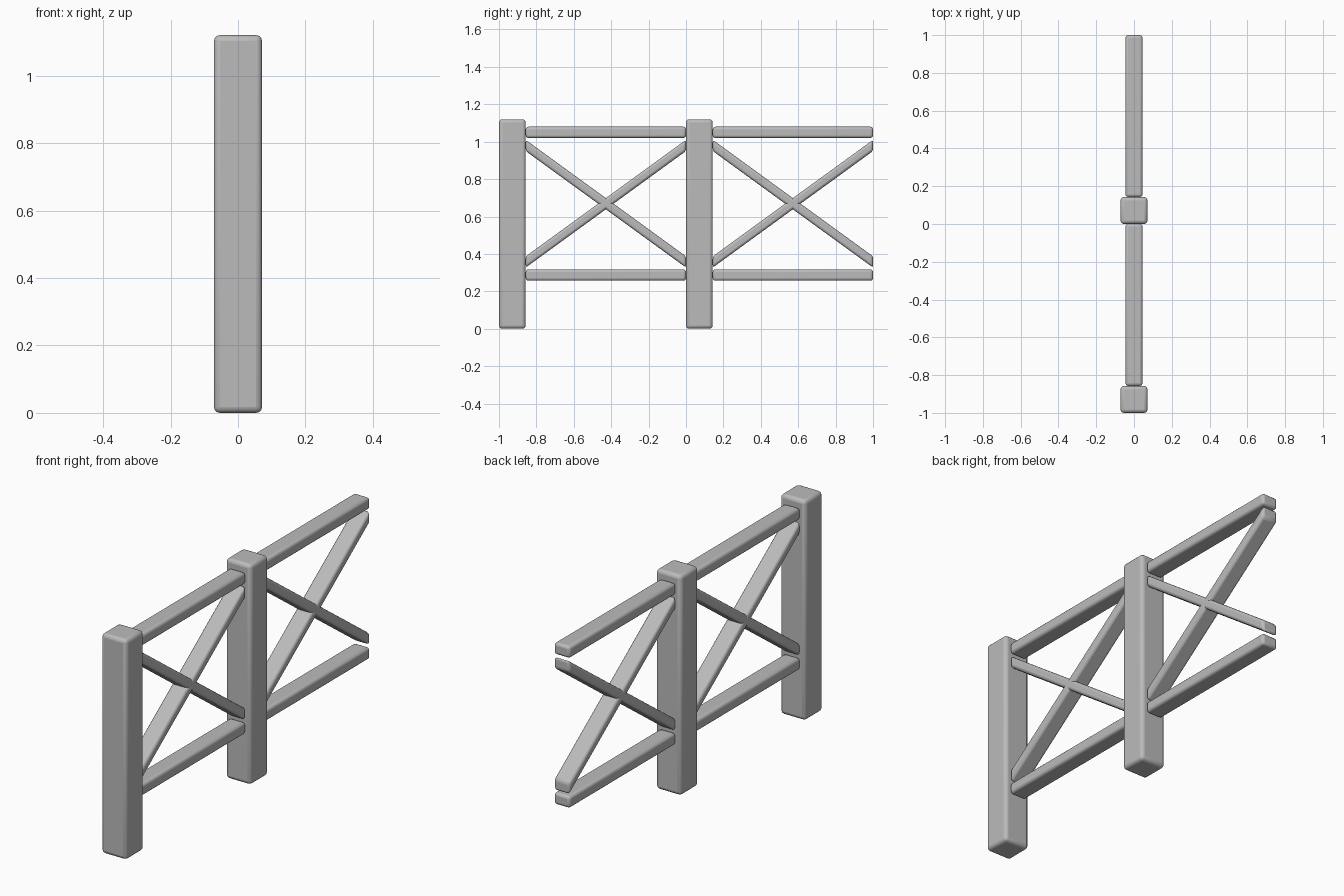
import bpy
import bmesh
import math

cube = bpy.data.objects.get("Cube")
if cube:
    bpy.data.objects.remove(cube, do_unlink=True)

grey = bpy.data.materials.new("plain grey")
grey.use_nodes = True
colour = (0.5, 0.5, 0.5, 1)
grey.diffuse_color = colour
grey.node_tree.nodes["Principled BSDF"].inputs["Base Color"].default_value = colour


def beam(name, half_width, y0, y1, z0, z1, rise=0.0, round_off=0.014):
    """Rounded bar along y; rise slopes it while keeping its ends upright."""
    bm = bmesh.new()
    bmesh.ops.create_cube(bm, size=1)
    for v in bm.verts:
        t = v.co.y + 0.5
        v.co = (v.co.x * 2 * half_width,
                y0 + t * (y1 - y0),
                z0 + (v.co.z + 0.5) * (z1 - z0) + t * rise)
    mesh = bpy.data.meshes.new(name)
    bm.to_mesh(mesh)
    bm.free()
    mesh.materials.append(grey)
    obj = bpy.data.objects.new(name, mesh)
    bpy.context.collection.objects.link(obj)
    bevel = obj.modifiers.new("rounded edges", "BEVEL")
    bevel.width = round_off
    bevel.segments = 3
    bevel.limit_method = "ANGLE"
    bpy.ops.object.select_all(action="DESELECT")
    obj.select_set(True)
    bpy.context.view_layer.objects.active = obj
    bpy.ops.object.shade_smooth_by_angle(angle=math.radians(40))
    return obj


POST = 0.143
SPAN = 1.0

# Two identical bays: a post, two rails and a crossed pair of braces
for label, start in (("front", -SPAN), ("rear", 0.0)):
    inner, end = start + POST, start + SPAN
    beam(label + "_post", POST / 2, start, inner, 0, 1.12, round_off=0.018)
    beam(label + "_top_rail", 0.045, inner, end, 1.02, 1.08)
    beam(label + "_bottom_rail", 0.045, inner, end, 0.257, 0.317)
    beam(label + "_rising_brace", 0.045, inner, end, 0.327, 0.387, rise=0.623)
    beam(label + "_falling_brace", 0.045, inner, end, 0.95, 1.01, rise=-0.623)
